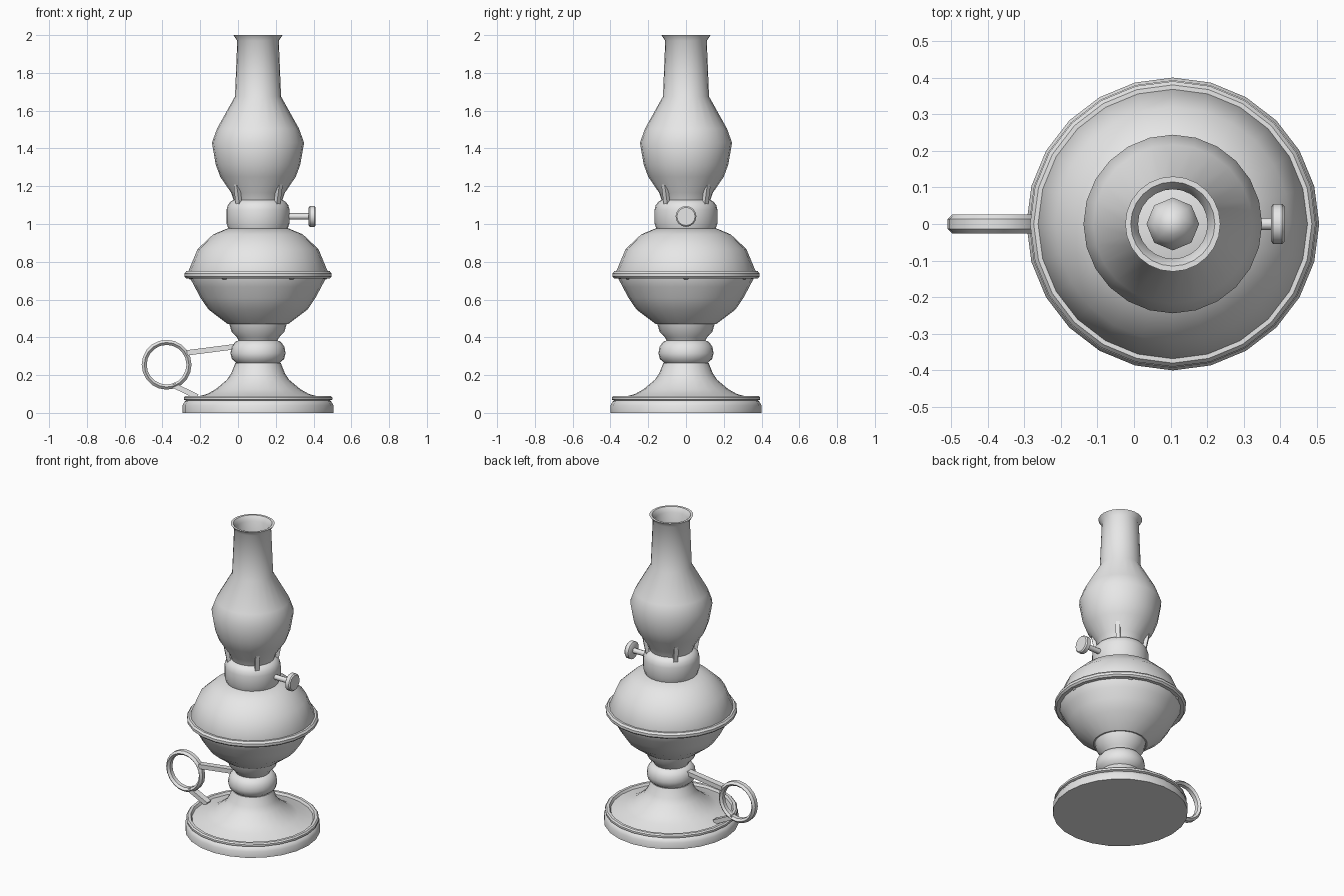
import bpy, bmesh, math
from mathutils import Vector, Matrix

if "Cube" in bpy.data.objects:
    bpy.data.objects.remove(bpy.data.objects["Cube"])

CX = 0.106  # lamp axis
metal = bpy.data.materials.new("plain_grey")
metal.diffuse_color = (0.8, 0.8, 0.8, 1)
metal.use_nodes = True
metal.node_tree.nodes["Principled BSDF"].inputs["Base Color"].default_value = metal.diffuse_color


def finish(name, bm, angle=35):
    bmesh.ops.recalc_face_normals(bm, faces=bm.faces)
    me = bpy.data.meshes.new(name)
    bm.to_mesh(me)
    bm.free()
    me.materials.append(metal)
    ob = bpy.data.objects.new(name, me)
    bpy.context.collection.objects.link(ob)
    bpy.ops.object.select_all(action='DESELECT')
    ob.select_set(True)
    bpy.context.view_layer.objects.active = ob
    bpy.ops.object.shade_smooth_by_angle(angle=math.radians(angle))
    return ob


def lathe(name, profile, n=24, closed=False, matrix=None, angle=35):
    """Spin (radius, height) points; a closed profile makes a tube wall."""
    bm = bmesh.new()
    rings = []
    for r, z in profile:
        if r == 0:
            rings.append([bm.verts.new((0, 0, z))] * n)
        else:
            rings.append([bm.verts.new((r * math.cos(2 * math.pi * i / n),
                                        r * math.sin(2 * math.pi * i / n), z)) for i in range(n)])
    pairs = list(zip(rings, rings[1:]))
    if closed:
        pairs.append((rings[-1], rings[0]))
    for a, b in pairs:
        for i in range(n):
            j = (i + 1) % n
            quad = list(dict.fromkeys((a[i], a[j], b[j], b[i])))
            if len(quad) > 2:
                bm.faces.new(quad)
    bm.transform(matrix or Matrix.Translation((CX, 0, 0)))
    return finish(name, bm, angle)


def bar(name, p, q, width, thick, taper=1.0):
    """Rectangular bar from p to q, width measured sideways."""
    p, q = Vector(p), Vector(q)
    d = (q - p).normalized()
    side = d.cross(Vector((0, 0, 1))).normalized()
    up = side.cross(d)
    bm = bmesh.new()
    ends = []
    for c, s in ((p, 1), (q, taper)):
        ends.append([bm.verts.new(c + side * a * width / 2 * s + up * b * thick / 2 * s)
                     for a, b in ((-1, -1), (1, -1), (1, 1), (-1, 1))])
    a, b = ends
    bm.faces.new(a)
    bm.faces.new(b)
    for i in range(4):
        j = (i + 1) % 4
        bm.faces.new((a[i], a[j], b[j], b[i]))
    return finish(name, bm)


# Foot with stepped rim, flared cone and waist
lathe("foot", [(0, 0), (0.4, 0), (0.4, 0.04), (0.388, 0.06), (0.38, 0.065), (0.393, 0.07),
               (0.393, 0.082), (0.385, 0.09), (0.368, 0.09), (0.36, 0.075), (0.27, 0.1),
               (0.225, 0.125), (0.165, 0.175), (0.142, 0.21), (0.12, 0.265), (0, 0.265)])
# Rounded stem knob and collar
lathe("stem_knob", [(0, 0.262), (0.115, 0.265), (0.138, 0.285), (0.146, 0.315), (0.14, 0.35),
                    (0.122, 0.375), (0.1, 0.385), (0, 0.385)])
lathe("stem_collar", [(0, 0.38), (0.1, 0.38), (0.112, 0.4), (0.14, 0.43), (0.153, 0.475), (0, 0.475)])
# Oil bowl, lower and upper halves
lathe("bowl_lower", [(0, 0.47), (0.16, 0.47), (0.262, 0.547), (0.305, 0.61), (0.335, 0.667),
                     (0.358, 0.71), (0.36, 0.73), (0, 0.73)])
lathe("bowl_upper", [(0, 0.73), (0.365, 0.73), (0.368, 0.752), (0.32, 0.867), (0.237, 0.945),
                     (0.165, 0.975), (0, 0.975)])
# Seam band
lathe("bowl_band", [(0.355, 0.712), (0.38, 0.712), (0.39, 0.722), (0.39, 0.738), (0.38, 0.75),
                    (0.365, 0.75)], closed=True)
# Burner housing
lathe("burner", [(0, 0.97), (0.155, 0.97), (0.167, 1.005), (0.167, 1.075), (0.16, 1.1),
                 (0.147, 1.117), (0.125, 1.13), (0, 1.13)])
# Wick dome inside the chimney
lathe("wick_dome", [(0.072, 1.12), (0.072, 1.16), (0.055, 1.195), (0.03, 1.22), (0, 1.23)], n=8, angle=50)
# Chimney glass with outer and inner wall
outer = [(0.127, 1.12), (0.142, 1.165), (0.2, 1.25), (0.224, 1.315), (0.244, 1.43), (0.217, 1.505),
         (0.122, 1.675), (0.11, 1.97), (0.13, 2.0)]
lathe("chimney", outer + [(r - 0.015, z) for r, z in reversed(outer)], closed=True, angle=40)

# Rivets around the seam
for k in range(6):
    a = math.radians(60 * k)
    bm = bmesh.new()
    bmesh.ops.create_uvsphere(bm, u_segments=8, v_segments=6, radius=0.026)
    bm.transform(Matrix.Translation((CX + 0.35 * math.cos(a), 0.35 * math.sin(a), 0.73)))
    finish("rivet", bm, 60)

# Prongs holding the glass
for k in range(4):
    a = math.radians(45 + 90 * k)
    c, s = math.cos(a), math.sin(a)
    pts = [(0.142, 1.105), (0.158, 1.19), (0.172, 1.24)]
    for (r0, z0), (r1, z1), t in ((pts[0], pts[1], 1), (pts[1], pts[2], 0.4)):
        bar("prong", (CX + r0 * c, r0 * s, z0), (CX + r1 * c, r1 * s, z1), 0.026, 0.022, t)

# Wick wheel and shaft, turned to point along x
turn = Matrix.Translation((0, 0, 1.04)) @ Matrix.Rotation(math.pi / 2, 4, 'Y')
lathe("wick_shaft", [(0, 0.23), (0.017, 0.23), (0.017, 0.38), (0, 0.38)], n=8, matrix=turn, angle=50)
lathe("wick_wheel", [(0, 0.374), (0.046, 0.374), (0.055, 0.38), (0.055, 0.404), (0.048, 0.411),
                     (0, 0.411)], n=16, matrix=turn)

# Finger ring and its two arms
ring_m = Matrix.Translation((-0.378, 0, 0.255)) @ Matrix.Rotation(math.pi / 2, 4, 'X')
lathe("finger_ring", [(0.105, -0.013), (0.118, -0.026), (0.132, -0.013),
                      (0.132, 0.013), (0.118, 0.026), (0.105, 0.013)],
      n=20, closed=True, matrix=ring_m)
bar("handle_arm_upper", (-0.27, 0, 0.318), (-0.02, 0, 0.35), 0.04, 0.028)
bar("handle_arm_lower", (-0.345, 0, 0.148), (-0.215, 0, 0.085), 0.04, 0.028)
